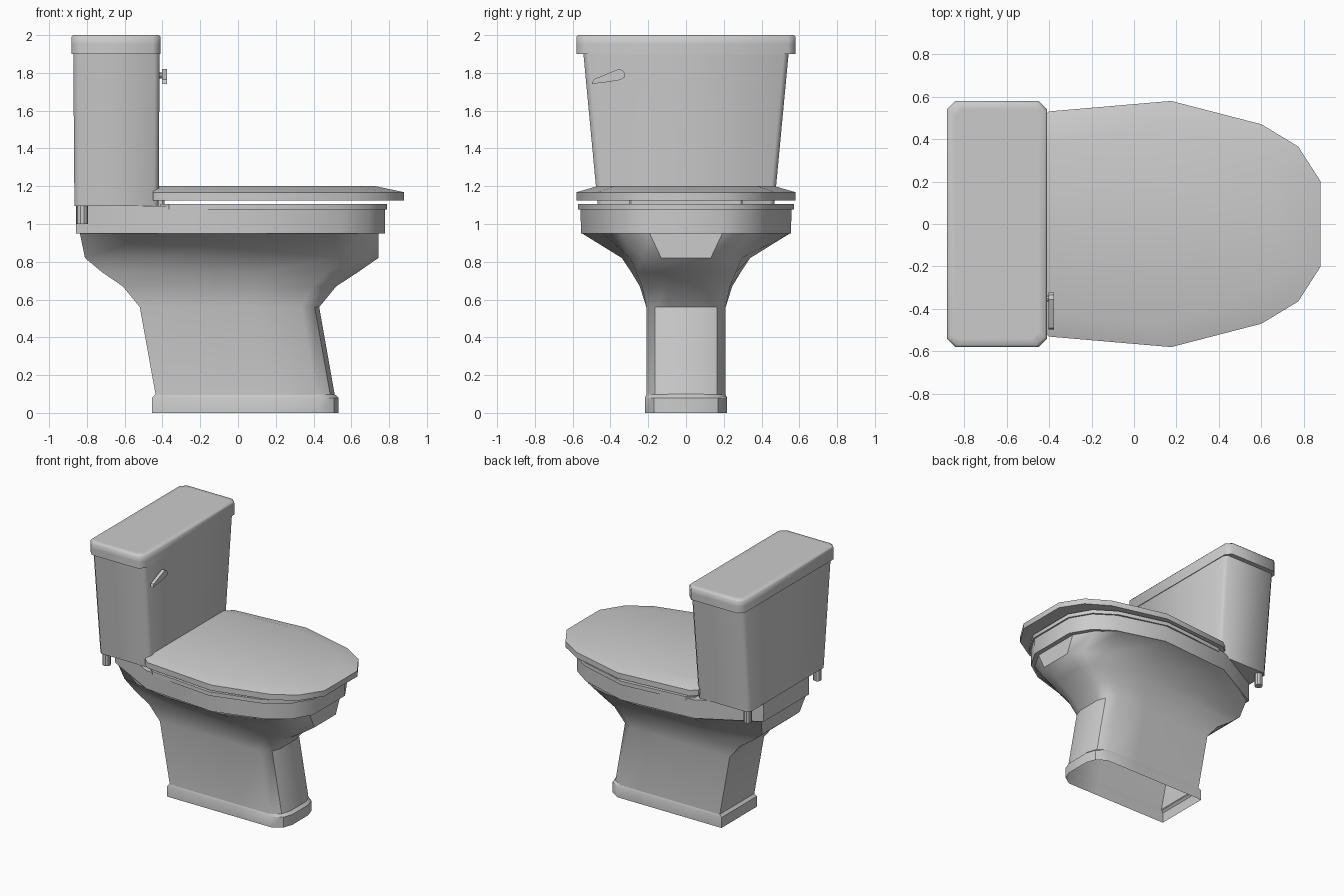
import bpy, bmesh, math

if "Cube" in bpy.data.objects:
    bpy.data.objects.remove(bpy.data.objects["Cube"])

# Half outlines, front to rear: (x from -1 to 1, half width from 0 to 1)
BOWL = [(1, .35), (.89, .62), (.71, .8), (.25, 1), (-.47, .92), (-1, .5)]
FOOT = [(1, .45), (.95, .78), (.8, 1), (.25, 1), (-.47, 1), (-1, 1)]
LID = [(1, .345), (.84, .63), (.58, .81), (-.06, 1), (-.925, .915), (-1, .845)]


def ring(xb, xf, w, z, a, b=None, t=0.0):
    """Mirrored outline fitted between xb and xf, blended from a to b."""
    b = b or a
    mid, half = (xb + xf) / 2, (xf - xb) / 2
    pts = [(mid + half * (p[0] * (1 - t) + q[0] * t),
            w * (p[1] * (1 - t) + q[1] * t), z) for p, q in zip(a, b)]
    return pts + [(x, -y, z) for x, y, z in reversed(pts)]


def box_ring(xb, xf, w, z, c):
    """Rectangle with chamfered corners."""
    return [(xf, w - c, z), (xf - c, w, z), (xb + c, w, z), (xb, w - c, z),
            (xb, c - w, z), (xb + c, -w, z), (xf - c, -w, z), (xf, c - w, z)]


def loft(name, rings, bottom=True, top=True, close=False, angle=35):
    bm = bmesh.new()
    vs = [[bm.verts.new(p) for p in r] for r in rings]
    n = len(vs[0])
    pairs = list(zip(vs, vs[1:])) + ([(vs[-1], vs[0])] if close else [])
    for a, b in pairs:
        for i in range(n):
            j = (i + 1) % n
            bm.faces.new((a[i], a[j], b[j], b[i]))
    if bottom:
        bm.faces.new(vs[0][::-1])
    if top:
        bm.faces.new(vs[-1])
    me = bpy.data.meshes.new(name)
    bm.to_mesh(me)
    bm.free()
    ob = bpy.data.objects.new(name, me)
    bpy.context.collection.objects.link(ob)
    bpy.ops.object.select_all(action='DESELECT')
    ob.select_set(True)
    bpy.context.view_layer.objects.active = ob
    bpy.ops.object.shade_smooth_by_angle(angle=math.radians(angle))
    return ob


# Foot, open underneath
loft("foot", [ring(-.455, .533, .217, 0, FOOT),
              ring(-.455, .533, .217, .08, FOOT),
              ring(-.435, .51, .208, .1, FOOT)], False, False)

# Pedestal flaring into the bowl, then the rim and the inner basin
outer = [(-.435, .513, .21, .09, 0), (-.52, .43, .21, .56, 0),
         (-.61, .52, .245, .67, .25), (-.72, .635, .29, .745, .45),
         (-.81, .743, .34, .82, .65), (-.837, .743, .55, .95, 1),
         (-.857, .778, .555, .951, 1), (-.857, .778, .56, 1.095, 1)]
rings = [ring(xb, xf, w, z, FOOT, BOWL, t) for xb, xf, w, z, t in outer]
rings += [ring(xb, xf, w, z, LID) for xb, xf, w, z in
          [(-.33, .65, .42, 1.095), (-.3, .62, .39, .95),
           (-.25, .5, .25, .8), (-.2, .3, .13, .62)]]
loft("bowl", rings, False, True)

# Seat ring
loft("seat", [ring(xb, xf, w, z, LID) for xb, xf, w, z in
              [(-.41, .79, .572, 1.077), (-.41, .79, .572, 1.107),
               (-.3, .62, .38, 1.107), (-.3, .62, .38, 1.077)]],
     False, False, close=True)

# Lid
loft("seat_lid", [ring(-.45, .88, .58, 1.125, LID),
                  ring(-.45, .88, .58, 1.168, LID),
                  ring(-.45, .73, .47, 1.2, LID)])
loft("hinge", [box_ring(-.45, -.39, .3, z, .01) for z in (1.09, 1.14)])

# Tank and its cover
loft("tank", [box_ring(-.866, -.42, .467, 1.095, .025),
              box_ring(-.872, -.415, .543, 1.9, .025)], angle=50)
loft("tank_cover", [box_ring(-.882, -.41, .58, 1.9, .04),
                    box_ring(-.882, -.41, .58, 1.95, .04),
                    box_ring(-.882, -.41, .58, 1.99, .04),
                    box_ring(-.872, -.42, .57, 2.0, .04),
                    box_ring(-.842, -.45, .54, 2.0, .03)], angle=60)


# Tank bolts and flush lever
def disc(r, z, n=10):
    return [(r * math.cos(2 * math.pi * i / n), r * math.sin(2 * math.pi * i / n), z)
            for i in range(n)]


for s, side in ((-1, "near"), (1, "far")):
    bolt = loft("tank_bolt_" + side, [disc(.03, 1.0), disc(.03, 1.1)])
    bolt.location = (-.825, s * .425, 0)

stem = loft("lever_stem", [disc(.016, -.425), disc(.016, -.395)])
stem.rotation_euler = (0, math.pi / 2, 0)
stem.location = (0, -.35, 1.785)
LEVER = [(-.498, 1.742), (-.44, 1.748), (-.35, 1.762), (-.327, 1.775),
         (-.323, 1.795), (-.335, 1.813), (-.355, 1.82), (-.375, 1.813), (-.49, 1.765)]
loft("flush_lever", [[(x, y, z) for y, z in LEVER] for x in (-.402, -.376)])
